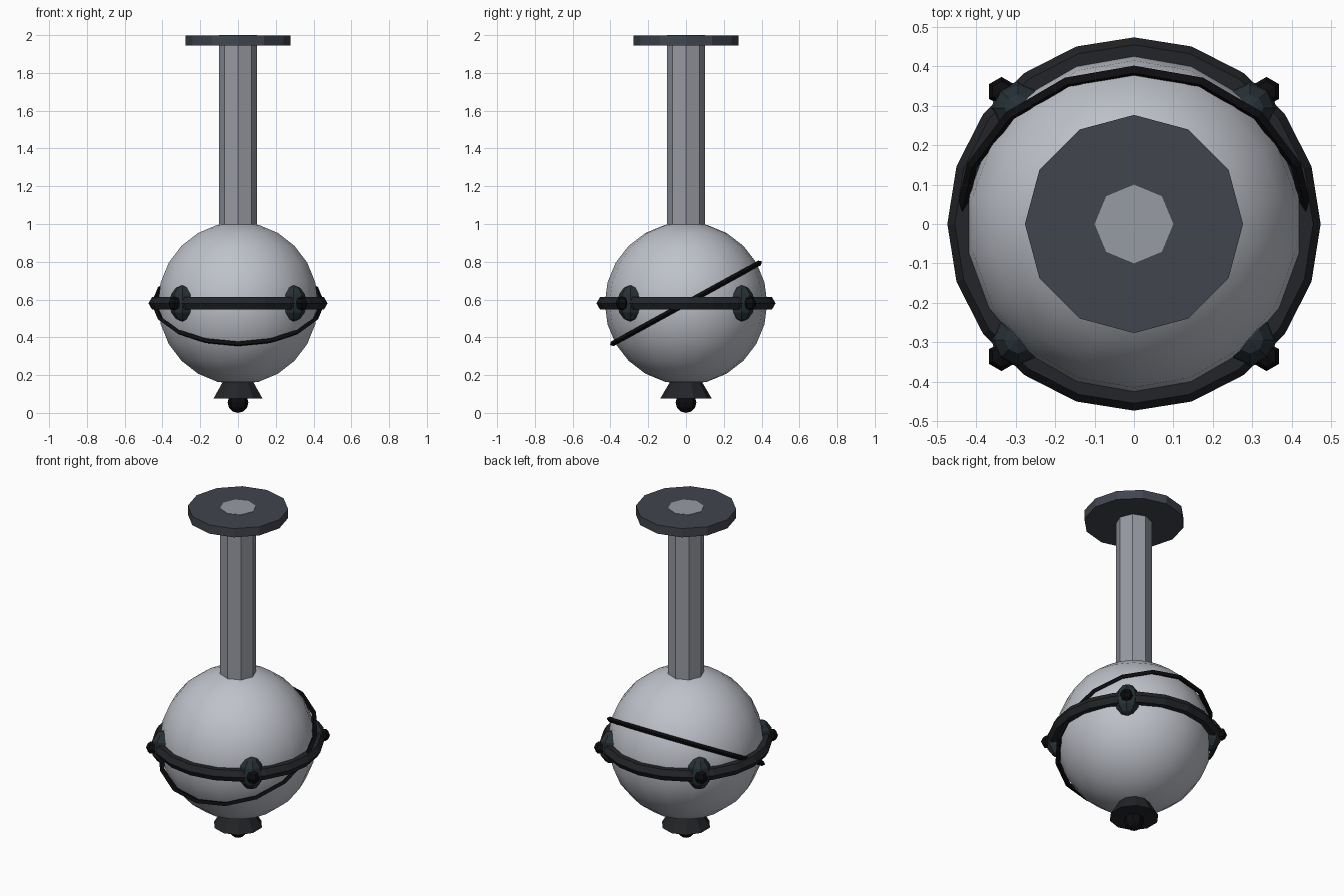
import bpy
from math import radians, cos, sin

if "Cube" in bpy.data.objects:
    bpy.data.objects.remove(bpy.data.objects["Cube"])

CENTRE_Z = 0.58


def material(name, r, g, b):
    m = bpy.data.materials.new(name)
    m.diffuse_color = (r, g, b, 1)
    m.use_nodes = True
    m.node_tree.nodes["Principled BSDF"].inputs["Base Color"].default_value = m.diffuse_color
    return m


pale = material("pale_metal", 0.52, 0.54, 0.59)
steel = material("steel", 0.31, 0.325, 0.36)
slate = material("slate", 0.052, 0.059, 0.075)
iron = material("iron", 0.016, 0.018, 0.021)
teal_iron = material("boss_iron", 0.02, 0.03, 0.036)
black = material("black", 0.004, 0.004, 0.005)


def finish(name, mat):
    ob = bpy.context.object
    ob.name = name
    ob.data.materials.append(mat)
    return ob


def frustum(name, sides, r_low, r_high, z0, z1, mat):
    bpy.ops.mesh.primitive_cone_add(vertices=sides, radius1=r_low, radius2=r_high,
                                    depth=z1 - z0, location=(0, 0, (z0 + z1) / 2))
    return finish(name, mat)


def ball(name, segments, rings, radius, loc, mat, scale=(1, 1, 1)):
    bpy.ops.mesh.primitive_uv_sphere_add(segments=segments, ring_count=rings,
                                         radius=radius, location=loc)
    bpy.context.object.scale = scale
    return finish(name, mat)


def ring(name, major, minor, n_major, n_minor, tilt, mat):
    bpy.ops.mesh.primitive_torus_add(major_radius=major, minor_radius=minor,
                                     major_segments=n_major, minor_segments=n_minor,
                                     location=(0, 0, CENTRE_Z),
                                     rotation=(radians(tilt), 0, 0))
    return finish(name, mat)


# Hanging rod and ceiling plate
frustum("ceiling_plate", 12, 0.277, 0.277, 1.945, 1.998, slate)
frustum("rod", 8, 0.1, 0.1, 0.97, 2.0, steel)

# Main globe, smooth shaded
ball("globe", 18, 12, 0.43, (0, 0, CENTRE_Z), pale)
bpy.ops.object.shade_smooth()

# Equator band and thin tilted hoop
ring("equator_band", 0.436, 0.038, 20, 6, 0, iron)
ring("tilted_hoop", 0.445, 0.014, 16, 4, 28.8, black)

# Four bosses on the band, each with a stud
for i in range(4):
    a = radians(45 + 90 * i)
    ball(f"boss_{i + 1}", 8, 6, 0.096,
         (0.416 * cos(a), 0.416 * sin(a), CENTRE_Z), teal_iron, (0.72, 0.72, 1))
    ball(f"stud_{i + 1}", 6, 4, 0.037,
         (0.476 * cos(a), 0.476 * sin(a), CENTRE_Z), black)

# Bottom finial: flared collar and bead
frustum("finial_collar", 10, 0.137, 0.075, 0.075, 0.18, iron)
ball("finial_bead", 8, 6, 0.055, (0, 0, 0.055), black)
